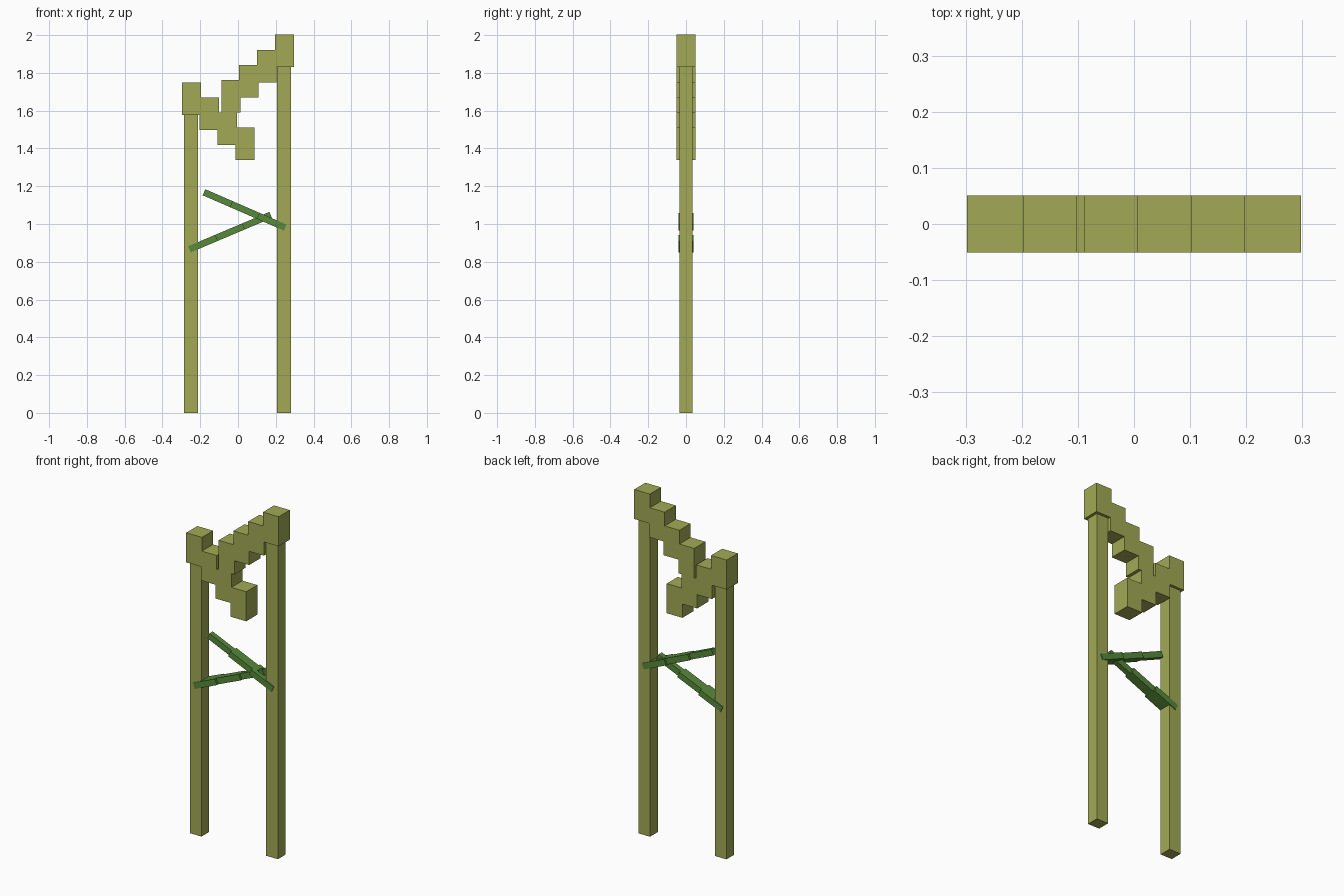
import bpy
from mathutils import Matrix, Vector

cube = bpy.data.objects.get("Cube")
if cube:
    bpy.data.objects.remove(cube, do_unlink=True)


def material(name, color):
    m = bpy.data.materials.new(name)
    m.use_nodes = True
    m.diffuse_color = color
    m.node_tree.nodes["Principled BSDF"].inputs["Base Color"].default_value = color
    return m


OLIVE = material("olive", (0.36, 0.40, 0.089, 1))
GREEN = material("leaf green", (0.095, 0.25, 0.043, 1))


def box(name, center, size, mat, direction=None):
    """Flat-faced box; its x axis can be turned along a direction in the xz plane."""
    bpy.ops.mesh.primitive_cube_add(size=1)
    ob = bpy.context.object
    ob.name = ob.data.name = name
    turn = Matrix.Identity(4)
    if direction:
        x, y = direction.normalized(), Vector((0, 1, 0))
        turn = Matrix((x, y, x.cross(y))).transposed().to_4x4()
    ob.data.transform(turn @ Matrix.Diagonal((*size, 1)))
    ob.location = center
    ob.data.materials.append(mat)
    return ob


# Each plant: name, side, stalk x, stalk height, leaf base, leaf tip
plants = [
    ("right", -1, -0.248, 1.578, (-0.257, 0.866), (0.173, 1.048)),
    ("left", 1, 0.244, 1.83, (0.25, 0.981), (-0.18, 1.168)),
]

for name, side, x, height, base, tip in plants:
    # Square stalk
    box(f"{name}_stalk", (x, 0, height / 2), (0.075, 0.071, height), OLIVE)

    # Drooping head: four overlapping blocks stepping down and inward
    for i in range(4):
        center = (side * (0.247 - i * 0.095), 0, height + 0.086 - i * 0.08)
        box(f"{name}_head_block_{i + 1}", center, (0.101, 0.102, 0.172), OLIVE)

    # Leaf: three segments narrowing towards the tip
    start, end = Vector((base[0], 0, base[1])), Vector((tip[0], 0, tip[1]))
    along = end - start
    for i, width in enumerate((0.08, 0.055, 0.03)):
        box(f"{name}_leaf_segment_{i + 1}", start + along * (i + 0.5) / 3,
            (along.length / 3, width, 0.035), GREEN, along)
